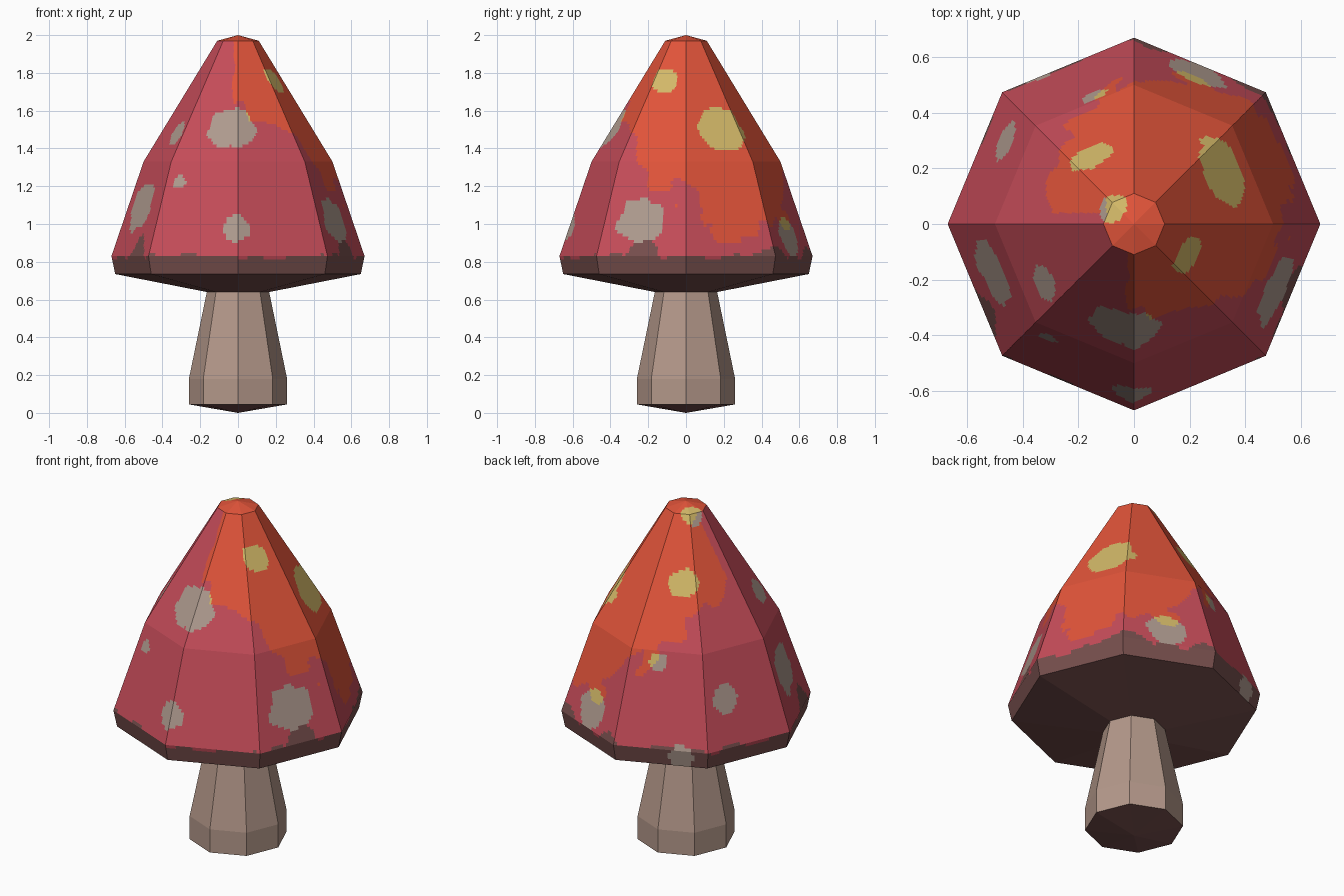
import bpy, bmesh, math
from mathutils import Vector, noise

if "Cube" in bpy.data.objects:
    bpy.data.objects.remove(bpy.data.objects["Cube"])

SIDES = 8


def material(name, r, g, b):
    m = bpy.data.materials.new(name)
    m.diffuse_color = (r, g, b, 1)
    m.use_nodes = True
    m.node_tree.nodes["Principled BSDF"].inputs["Base Color"].default_value = m.diffuse_color
    return m


red = material("crimson", 0.56, 0.072, 0.100)
orange = material("orange", 0.76, 0.089, 0.042)
grey = material("grey beige", 0.429, 0.328, 0.275)
yellow = material("pale yellow", 0.66, 0.49, 0.141)
brown = material("dark brown", 0.185, 0.078, 0.074)
tan = material("stem tan", 0.456, 0.314, 0.254)


def refine(profile, step):
    """Cut every profile segment into rows of roughly the given size."""
    rows = [profile[0]]
    for (r0, z0), (r1, z1) in zip(profile, profile[1:]):
        n = max(1, round(math.hypot(r1 - r0, z1 - z0) / step))
        rows += [(r0 + (r1 - r0) * i / n, z0 + (z1 - z0) * i / n)
                 for i in range(1, n + 1)]
    return rows


def faceted(name, rows, cols, mats, rule):
    """Eight-sided solid of revolution, each flat panel split into columns."""
    bm = bmesh.new()
    rings = []
    for r, z in rows:
        ring = []
        for s in range(SIDES):
            a, b = (math.tau * k / SIDES for k in (s, s + 1))
            p = Vector((math.cos(a), math.sin(a), 0)) * r
            q = Vector((math.cos(b), math.sin(b), 0)) * r
            for c in range(cols):
                v = p.lerp(q, c / cols)
                ring.append(bm.verts.new((v.x, v.y, z)))
        rings.append(ring)
    n = SIDES * cols
    for lo, hi in zip(rings, rings[1:]):
        for i in range(n):
            j = (i + 1) % n
            bm.faces.new((lo[i], lo[j], hi[j], hi[i]))
    bmesh.ops.remove_doubles(bm, verts=bm.verts, dist=1e-5)
    bm.normal_update()
    for f in bm.faces:
        f.material_index = mats.index(rule(f.calc_center_median(), f.normal))
    me = bpy.data.meshes.new(name)
    bm.to_mesh(me)
    bm.free()
    for m in mats:
        me.materials.append(m)
    ob = bpy.data.objects.new(name, me)
    bpy.context.collection.objects.link(ob)
    return ob


# Stem with a dark, slightly pointed foot
faceted("stem", [(0, 0), (0.26, 0.045), (0.26, 0.18), (0.165, 0.64)], 1,
        [tan, brown], lambda c, n: brown if n.z < -0.5 else tan)

# Cap outline from rim to tip
outline = [(0.65, 0.735), (0.67, 0.83), (0.5, 1.33), (0.11, 1.97), (0, 2.0)]


def on_cap(angle, z):
    """Point on the flat cap panels at an angle and a height."""
    for (r0, z0), (r1, z1) in zip(outline, outline[1:]):
        if z <= z1:
            r = r0 + (r1 - r0) * (z - z0) / (z1 - z0)
            break
    half = math.pi / SIDES
    a = math.radians(angle)
    r *= math.cos(half) / math.cos(a % (2 * half) - half)
    return Vector((r * math.cos(a), r * math.sin(a), z))


# Spots: angle, height, radius
spots = [(on_cap(a, z), s) for a, z, s in (
    (-96, 1.51, 0.125), (213, 1.48, 0.07), (233, 1.22, 0.036),
    (199, 1.09, 0.13), (-91, 0.98, 0.075), (-25, 1.02, 0.13),
    (31, 1.50, 0.135), (-30, 1.76, 0.075), (68, 0.94, 0.105),
    (108, 1.27, 0.05), (147, 1.08, 0.08), (122, 1.65, 0.08),
    (143, 1.965, 0.06), (123, 0.79, 0.07))]

# Brown streaks rising from the rim: angle, half width, height
streaks = [(212, 9, 0.11), (-22, 9, 0.10), (45, 14, 0.05), (85, 8, 0.05)]


def cap_colour(c, n):
    if n.z < -0.5:
        return brown
    wobble = noise.noise(c * 9)
    # Orange glow around the tip, toward the back right
    glow = (math.hypot(c.x - 0.13, c.y - 0.1) < 0.43 + 0.06 * wobble
            and (c.x > -0.03 + 0.03 * wobble or c.y > 0.04))
    glow = glow or c.z > 1.972
    for p, s in spots:
        if (c - p).length < s * (1 + 0.22 * noise.noise(c * 14)):
            return yellow if glow and c.x > -0.1 or glow and c.z < 1.9 else grey
    # Ragged brown rim
    angle = math.degrees(math.atan2(c.y, c.x))
    top = 0.83 + 0.035 * noise.noise(c * 11)
    for a, w, h in streaks:
        d = abs((angle - a + 180) % 360 - 180)
        top += h * max(0, 1 - (d / w) ** 2)
    if c.z < top:
        return brown
    return orange if glow else red


faceted("cap", [(0.165, 0.64)] + refine(outline, 0.018), 28,
        [red, orange, grey, yellow, brown], cap_colour)
